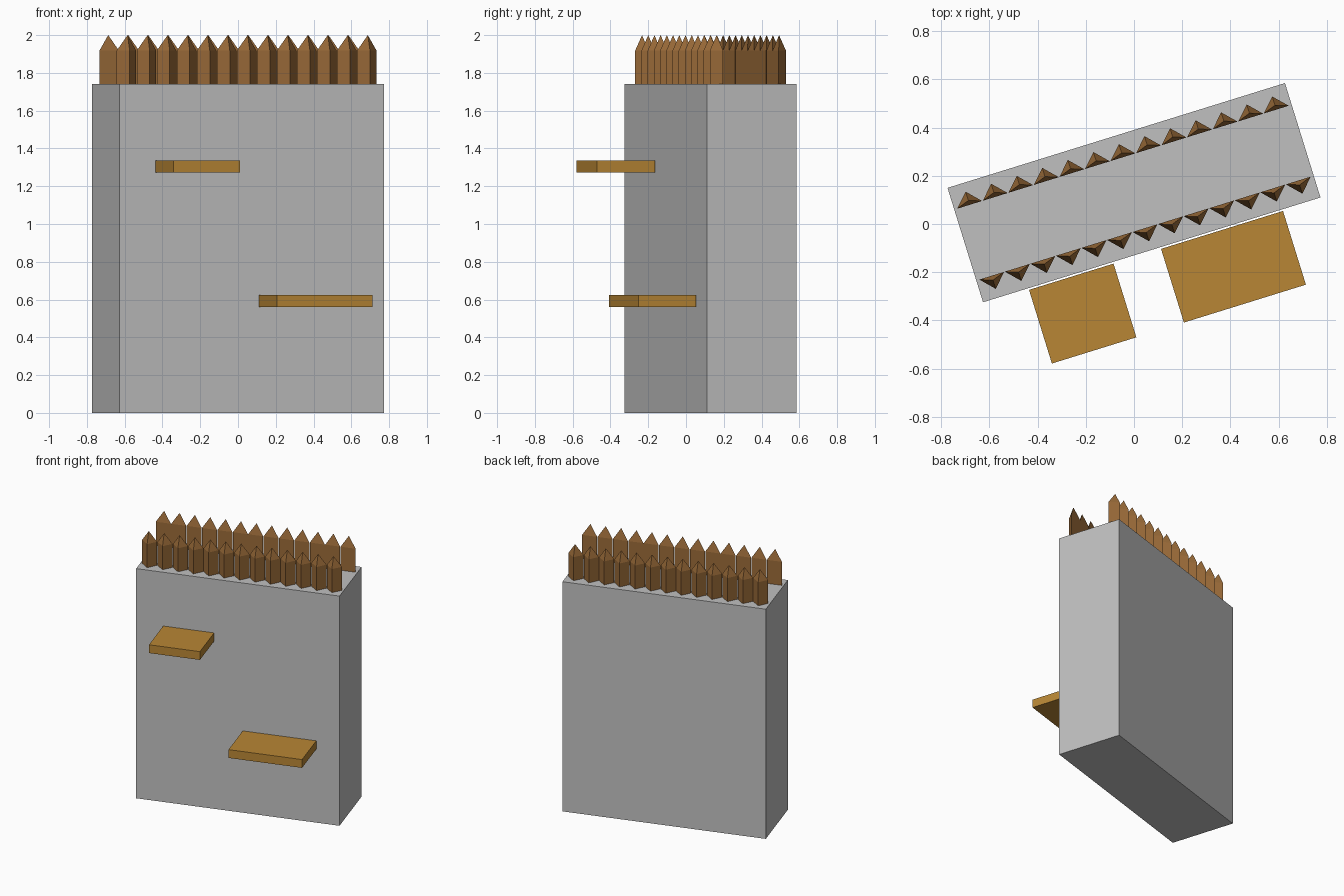
import bpy, bmesh, math
from mathutils import Matrix

if "Cube" in bpy.data.objects:
    bpy.data.objects.remove(bpy.data.objects["Cube"])

# Everything is built in wall-aligned coordinates, then turned about z
PLACE = Matrix.Translation((0, 0.13, 0)) @ Matrix.Rotation(math.radians(17.25), 4, 'Z')


def material(name, rgb):
    m = bpy.data.materials.new(name)
    m.diffuse_color = (*rgb, 1)
    m.use_nodes = True
    m.node_tree.nodes["Principled BSDF"].inputs["Base Color"].default_value = m.diffuse_color
    return m


STONE = material("grey stone", (0.53, 0.53, 0.53))
PLANK = material("golden wood", (0.48, 0.24, 0.035))
STAKE = material("brown wood", (0.32, 0.145, 0.04))


def finish(bm, name, mat):
    bmesh.ops.recalc_face_normals(bm, faces=bm.faces[:])
    me = bpy.data.meshes.new(name)
    bm.to_mesh(me)
    bm.free()
    me.materials.append(mat)
    ob = bpy.data.objects.new(name, me)
    ob.matrix_world = PLACE
    bpy.context.collection.objects.link(ob)


def box(name, centre, size, mat):
    bm = bmesh.new()
    bmesh.ops.create_cube(bm, size=1, matrix=Matrix.Translation(centre) @ Matrix.Diagonal((*size, 1)))
    finish(bm, name, mat)


def stake_row(name, side, count=13, pitch=0.111, half=0.054):
    # Three-sided stakes with the flat side inward and a tip over the centroid
    bm = bmesh.new()
    for i in range(count):
        u = (i - (count - 1) / 2) * pitch
        tri = [(u - half, 0.154 * side), (u + half, 0.154 * side), (u, 0.211 * side)]
        low = [bm.verts.new((x, y, 1.735)) for x, y in tri]
        top = [bm.verts.new((x, y, 1.918)) for x, y in tri]
        tip = bm.verts.new((u, 0.173 * side, 2.0))
        bm.faces.new(low)
        for a in range(3):
            b = (a + 1) % 3
            bm.faces.new((low[a], low[b], top[b], top[a]))
            bm.faces.new((top[a], top[b], tip))
    finish(bm, name, STAKE)


# Wall block
box("wall", (0, 0, 0.87), (1.466, 0.497, 1.74), STONE)

# Ledges just in front of the wall
box("upper_ledge", (-0.352, -0.416, 1.305), (0.367, 0.32, 0.063), PLANK)
box("lower_ledge", (0.303, -0.416, 0.592), (0.53, 0.32, 0.063), PLANK)

# Pointed stakes along the back and front of the wall top
stake_row("back_stakes", 1)
stake_row("front_stakes", -1)
